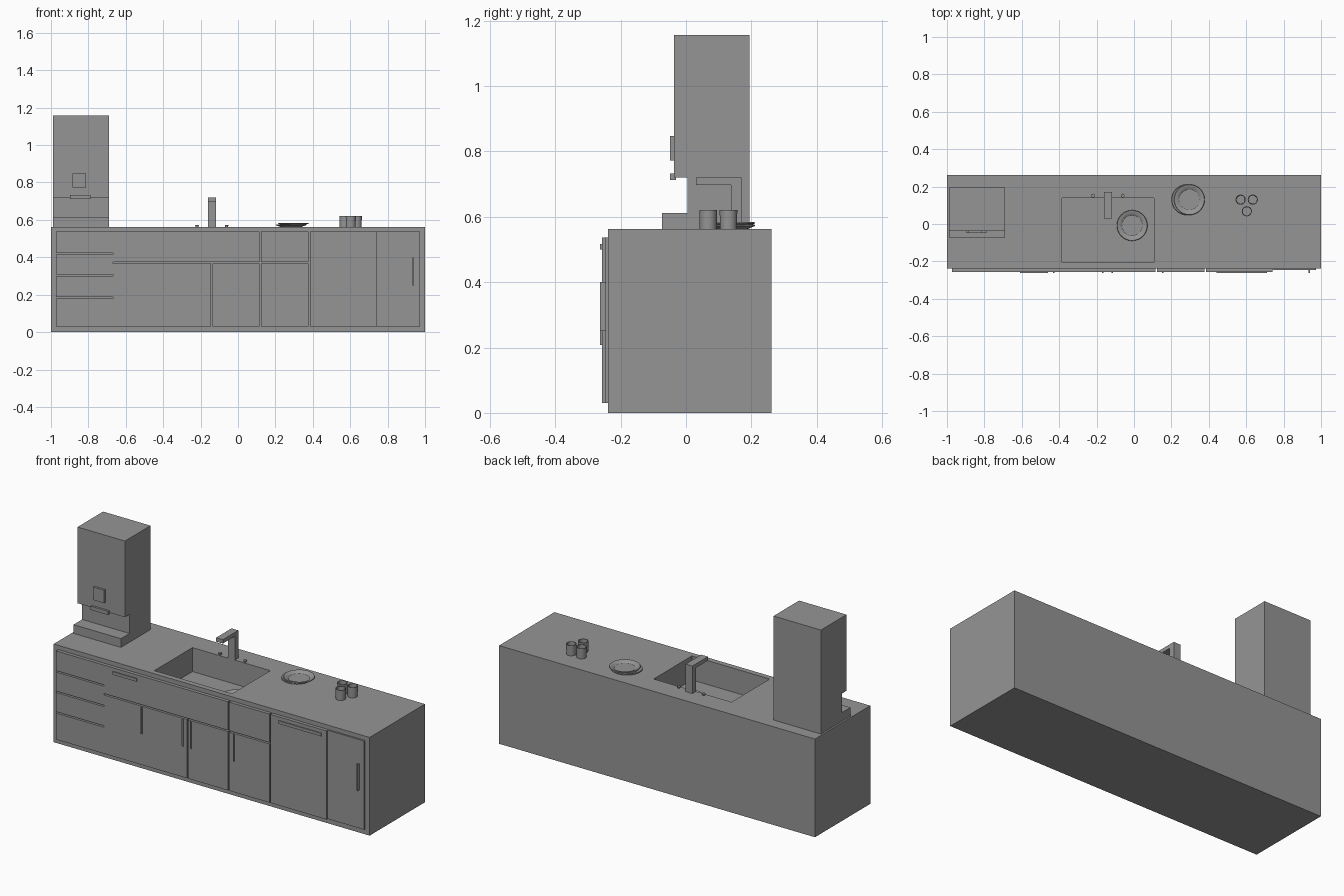
import bpy, bmesh
from mathutils import Vector

cube = bpy.data.objects.get("Cube")
if cube:
    bpy.data.objects.remove(cube, do_unlink=True)

grey = bpy.data.materials.new("plain_grey")
grey.use_nodes = True
GREY = (0.3, 0.3, 0.3, 1)
grey.diffuse_color = GREY
grey.node_tree.nodes["Principled BSDF"].inputs["Base Color"].default_value = GREY


def finish(name, bm):
    bmesh.ops.recalc_face_normals(bm, faces=bm.faces)
    mesh = bpy.data.meshes.new(name)
    bm.to_mesh(mesh)
    bm.free()
    mesh.materials.append(grey)
    obj = bpy.data.objects.new(name, mesh)
    bpy.context.collection.objects.link(obj)
    return obj


def box(name, x, y, z):
    """Box from (low, high) ranges."""
    bm = bmesh.new()
    bmesh.ops.create_cube(bm, size=1)
    for v in bm.verts:
        v.co = [r[0] if c < 0 else r[1] for c, r in zip(v.co, (x, y, z))]
    return finish(name, bm)


def extrude_profile(name, points, x):
    """Side outline of (y, z) points pushed across the x range."""
    bm = bmesh.new()
    face = bm.faces.new([bm.verts.new((x[0], y, z)) for y, z in points])
    out = bmesh.ops.extrude_face_region(bm, geom=[face])
    moved = [g for g in out["geom"] if isinstance(g, bmesh.types.BMVert)]
    bmesh.ops.translate(bm, vec=(x[1] - x[0], 0, 0), verts=moved)
    return finish(name, bm)


def lathe(name, centre, profile, sides=32):
    """Spin (radius, height) points round a vertical axis."""
    bm = bmesh.new()
    verts = [bm.verts.new((r, 0, z)) for r, z in profile]
    edges = [bm.edges.new(pair) for pair in zip(verts, verts[1:])]
    bmesh.ops.spin(bm, geom=verts + edges, cent=(0, 0, 0), axis=(0, 0, 1),
                   angle=6.283185307, steps=sides)
    bmesh.ops.remove_doubles(bm, verts=bm.verts, dist=1e-5)
    bmesh.ops.translate(bm, vec=Vector(centre), verts=bm.verts)
    obj = finish(name, bm)
    bpy.ops.object.select_all(action="DESELECT")
    obj.select_set(True)
    bpy.context.view_layer.objects.active = obj
    bpy.ops.object.shade_smooth_by_angle()
    return obj


TOP = 0.562
FACE = -0.238    # front of the cabinet body
PANEL = -0.257   # front of the drawers and doors
GRIP = -0.263    # front of the handles

# Cabinet body with the sink basin cut out of it
body = box("cabinet_body", (-1, 1), (FACE, 0.262), (0, TOP))
cutter = box("sink_cutter", (-0.385, 0.108), (-0.207, 0.138), (0.425, 0.7))
cutter.hide_render = True
cut = body.modifiers.new("sink", "BOOLEAN")
cut.object = cutter
cut.operation = "DIFFERENCE"
cut.solver = "EXACT"
bpy.context.view_layer.objects.active = body
bpy.ops.object.modifier_apply(modifier="sink")
bpy.data.objects.remove(cutter, do_unlink=True)

# Drawers and doors, with narrow gaps between them
LOW, HIGH, GAP = 0.03, 0.537, 0.004
levels = [LOW - GAP, 0.185, 0.303, 0.42, HIGH + GAP]
for i, (a, b) in enumerate(zip(levels, levels[1:])):
    box(f"drawer_{i + 1}", (-0.973, -0.669), (PANEL, FACE), (a + GAP, b - GAP))
columns = [("left_sink_door", -0.669, -0.144), ("right_sink_door", -0.136, 0.116),
           ("narrow_door", 0.124, 0.378)]
for name, a, b in columns:
    box(name, (a, b), (PANEL, FACE), (LOW, 0.37 - GAP))
box("sink_upper_panel", (-0.669, 0.116), (PANEL, FACE), (0.37 + GAP, HIGH))
box("narrow_upper_panel", (0.124, 0.378), (PANEL, FACE), (0.37 + GAP, HIGH))
box("appliance_door", (0.386, 0.74), (PANEL, FACE), (LOW, HIGH))
box("end_door", (0.74, 0.972), (-0.247, FACE), (LOW, HIGH))

# Handles
for i, x in enumerate((-0.43, -0.168, -0.117, 0.155)):
    box(f"door_handle_{i + 1}", (x - 0.004, x + 0.004), (GRIP, PANEL), (0.208, 0.362))
box("end_door_handle", (0.933, 0.942), (GRIP, -0.247), (0.25, 0.4))
box("panel_handle", (-0.61, -0.46), (GRIP, PANEL), (0.5, 0.517))
box("appliance_handle", (0.44, 0.71), (GRIP, PANEL), (0.5, 0.517))

# Drinks machine: body with a recess above the drip tray
extrude_profile("machine_body", [
    (-0.073, TOP), (0.194, TOP), (0.194, 1.157), (-0.037, 1.157),
    (-0.037, 0.721), (0.005, 0.721), (0.005, 0.612), (-0.073, 0.612)], (-0.99, -0.69))
box("machine_button", (-0.884, -0.814), (-0.049, -0.037), (0.773, 0.847))
box("machine_spout", (-0.898, -0.788), (-0.049, -0.03), (0.712, 0.733))

# Tap and its two knobs
extrude_profile("tap", [
    (0.17, TOP), (0.17, 0.72), (0.03, 0.72), (0.03, 0.698),
    (0.138, 0.698), (0.138, TOP)], (-0.16, -0.117))
for side, x in (("right", -0.219), ("left", -0.061)):
    lathe(f"{side}_tap_knob", (x, 0.152, TOP),
          [(0, 0), (0.007, 0), (0.01, 0.01), (0, 0.01)], 16)

# Plates: two stacked on the worktop, one in the sink
plate = [(0, 0), (0.055, 0), (0.082, 0.01), (0.08, 0.014), (0.066, 0.012),
         (0.055, 0.004), (0, 0.004)]
for name, at in (("lower_plate", (0.283, 0.13, TOP)),
                 ("upper_plate", (0.296, 0.13, TOP + 0.008)),
                 ("sink_plate", (-0.01, -0.008, 0.427))):
    lathe(name, at, plate, 40)

# Three cups
cup = [(0, 0), (0.026, 0), (0.027, 0.059), (0.023, 0.059), (0.022, 0.008), (0, 0.008)]
for i, (x, y) in enumerate(((0.57, 0.13), (0.635, 0.13), (0.603, 0.068))):
    lathe(f"cup_{i + 1}", (x, y, TOP), cup, 28)
